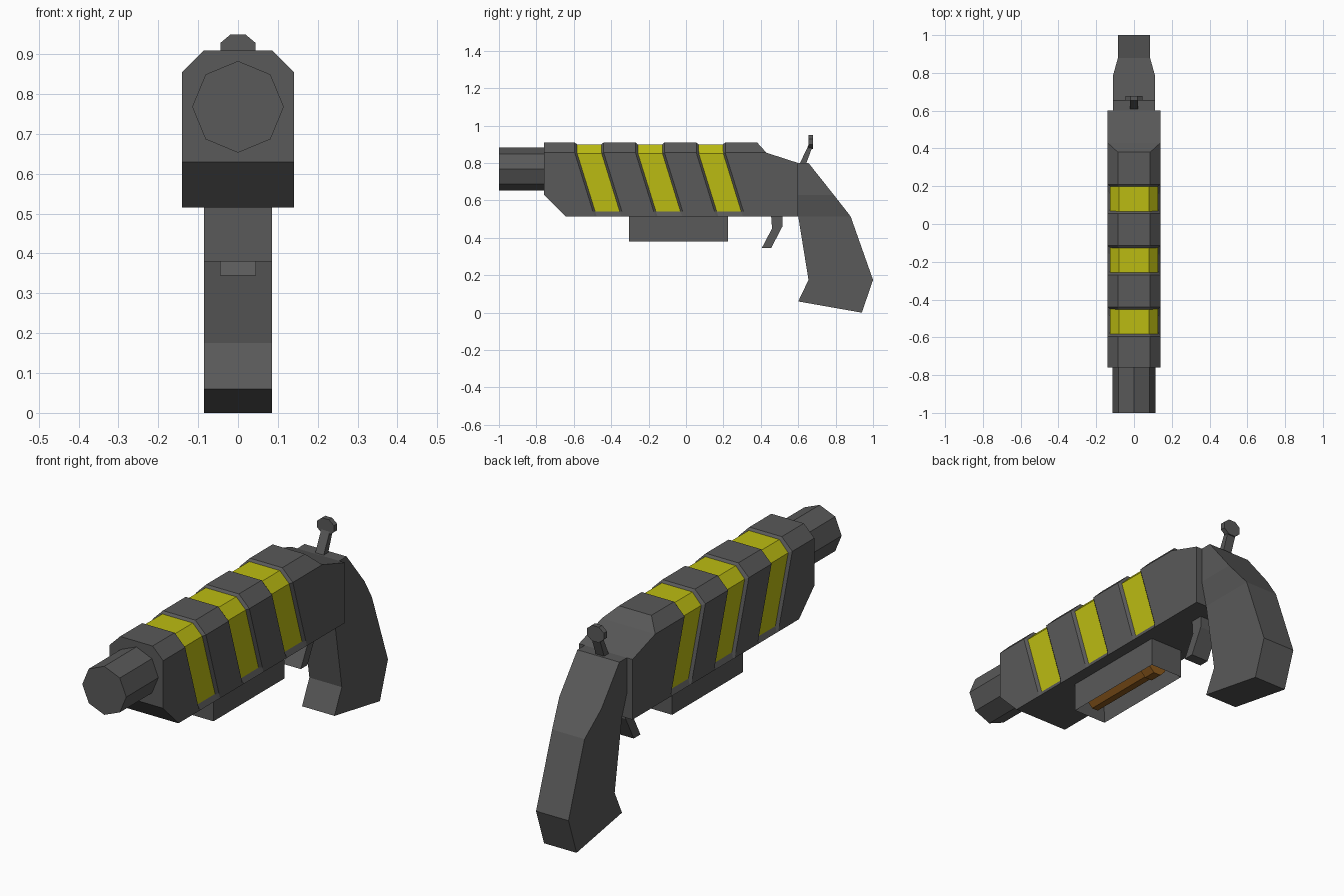
import bpy, bmesh, math
from mathutils import Matrix, Vector

cube = bpy.data.objects.get("Cube")
if cube:
    bpy.data.objects.remove(cube)


def material(name, rgb):
    mat = bpy.data.materials.new(name)
    mat.use_nodes = True
    color = (*rgb, 1)
    mat.diffuse_color = color
    mat.node_tree.nodes["Principled BSDF"].inputs["Base Color"].default_value = color
    return mat


grey = material("dark grey", (0.1, 0.1, 0.1))
yellow = material("yellow", (0.5, 0.5, 0.006))
brown = material("brown", (0.26, 0.1, 0.012))


def finish(name, bm, *mats):
    bmesh.ops.remove_doubles(bm, verts=bm.verts, dist=0.0005)
    bmesh.ops.recalc_face_normals(bm, faces=bm.faces)
    mesh = bpy.data.meshes.new(name)
    bm.to_mesh(mesh)
    bm.free()
    for mat in mats:
        mesh.materials.append(mat)
    obj = bpy.data.objects.new(name, mesh)
    bpy.context.collection.objects.link(obj)
    return obj


def bridge(bm, a, b):
    n = len(a)
    return [bm.faces.new((a[i], a[(i + 1) % n], b[(i + 1) % n], b[i])) for i in range(n)]


def prism(name, profile, half_width, mat):
    """Side profile of (y, z) points extruded across x."""
    bm = bmesh.new()
    rings = [[bm.verts.new((x, y, z)) for y, z in profile] for x in (-half_width, half_width)]
    bridge(bm, *rings)
    for ring in rings:
        bm.faces.new(ring)
    return finish(name, bm, mat)


def cylinder(name, center, radius, length, sides, mat, turn=0.0, squash=1.0):
    """Faceted cylinder lying along y."""
    bm = bmesh.new()
    place = (Matrix.Translation(center) @ Matrix.Diagonal((1, 1, squash, 1))
             @ Matrix.Rotation(turn, 4, "Y") @ Matrix.Rotation(math.pi / 2, 4, "X"))
    bmesh.ops.create_cone(bm, cap_ends=True, segments=sides, radius1=radius,
                          radius2=radius, depth=length, matrix=place)
    return finish(name, bm, mat)


# Body: rings lofted along y, with three slanted recessed bands
OUTER = [(0.14, 0.515), (0.14, 0.54), (0.14, 0.63), (0.14, 0.855), (0.085, 0.91)]
INNER = [(0.14, 0.515), (0.128, 0.54), (0.128, 0.63), (0.128, 0.85), (0.08, 0.9)]
STEP = [(0.14, 0.515), (0.14, 0.54), (0.14, 0.63), (0.14, 0.855), (0.085, 0.855)]
REAR = [(0.14, 0.515), (0.14, 0.54), (0.14, 0.63), (0.14, 0.8), (0.085, 0.8)]


def ring(bm, section, y_of):
    half = [(x, y_of(z), z) for x, z in section]
    return [bm.verts.new(p) for p in half + [(-x, y, z) for x, y, z in reversed(half)]]


def slanted(y):
    return lambda z: y + 0.31 * max(0, 0.855 - z)


bm = bmesh.new()
front = ring(bm, OUTER, lambda z: -0.76 + max(0, 0.63 - z))
bm.faces.new(front[2:8])
bm.faces.new(front[:3] + front[7:])
last = front
for start in (-0.595, -0.27, 0.055):
    end, lip = start + 0.155, 0.012
    steps = [(OUTER, start), (INNER, start + lip), (INNER, end - lip), (OUTER, end)]
    for i, (section, y) in enumerate(steps):
        new = ring(bm, section, slanted(y))
        faces = bridge(bm, last, new)
        if i == 2:
            for face in faces:
                face.material_index = int(min(v.co.z for v in face.verts) > 0.53)
        last = new
for section, y_of in ((OUTER, lambda z: 0.38 if z > 0.9 else 0.43),
                      (STEP, lambda z: 0.43), (REAR, lambda z: 0.6)):
    new = ring(bm, section, y_of)
    bridge(bm, last, new)
    last = new
bm.faces.new(last)
finish("body", bm, grey, yellow)

# Barrel
cylinder("barrel", (0, -0.87, 0.768), 0.115, 0.26, 8, grey)

# Grip: rectangular sections (front y, front z, back y, back z, half width)
bm = bmesh.new()
last = None
for y0, z0, y1, z1, w in ((0.6, 0.8, 0.655, 0.8, 0.11), (0.6, 0.63, 0.79, 0.63, 0.11),
                          (0.6, 0.515, 0.88, 0.515, 0.085), (0.655, 0.175, 1, 0.175, 0.085),
                          (0.6, 0.06, 0.94, 0, 0.085)):
    new = [bm.verts.new(p) for p in ((-w, y0, z0), (w, y0, z0), (w, y1, z1), (-w, y1, z1))]
    if last:
        bridge(bm, last, new)
    else:
        bm.faces.new(new)
    last = new
bm.faces.new(last)
finish("grip", bm, grey)

# Loading port: box under the body, hollowed from below
bm = bmesh.new()
bmesh.ops.create_cube(bm, size=1, matrix=Matrix.Translation((0, -0.04, 0.45))
                      @ Matrix.Diagonal((0.17, 0.53, 0.14, 1)))
bm.normal_update()
floor = min(bm.faces, key=lambda f: f.normal.z)
bmesh.ops.inset_region(bm, faces=[floor], thickness=0.028)
bmesh.ops.translate(bm, verts=floor.verts, vec=Vector((0, 0, 0.1)))
finish("loading_port", bm, grey)

# Shell inside the port
cylinder("shell", (0, -0.06, 0.44), 0.042, 0.42, 8, brown, math.pi / 8)
cylinder("shell_rim", (0, 0.13, 0.44), 0.05, 0.06, 8, brown, math.pi / 8)

# Trigger
prism("trigger", [(0.455, 0.52), (0.515, 0.52), (0.515, 0.46), (0.455, 0.345),
                  (0.405, 0.345), (0.46, 0.45)], 0.045, grey)

# Hammer
prism("hammer_stem", [(0.605, 0.79), (0.64, 0.79), (0.675, 0.885), (0.657, 0.9)], 0.022, grey)
cylinder("hammer_head", (0, 0.666, 0.913), 0.048, 0.024, 8, grey, math.pi / 8, 0.83)
